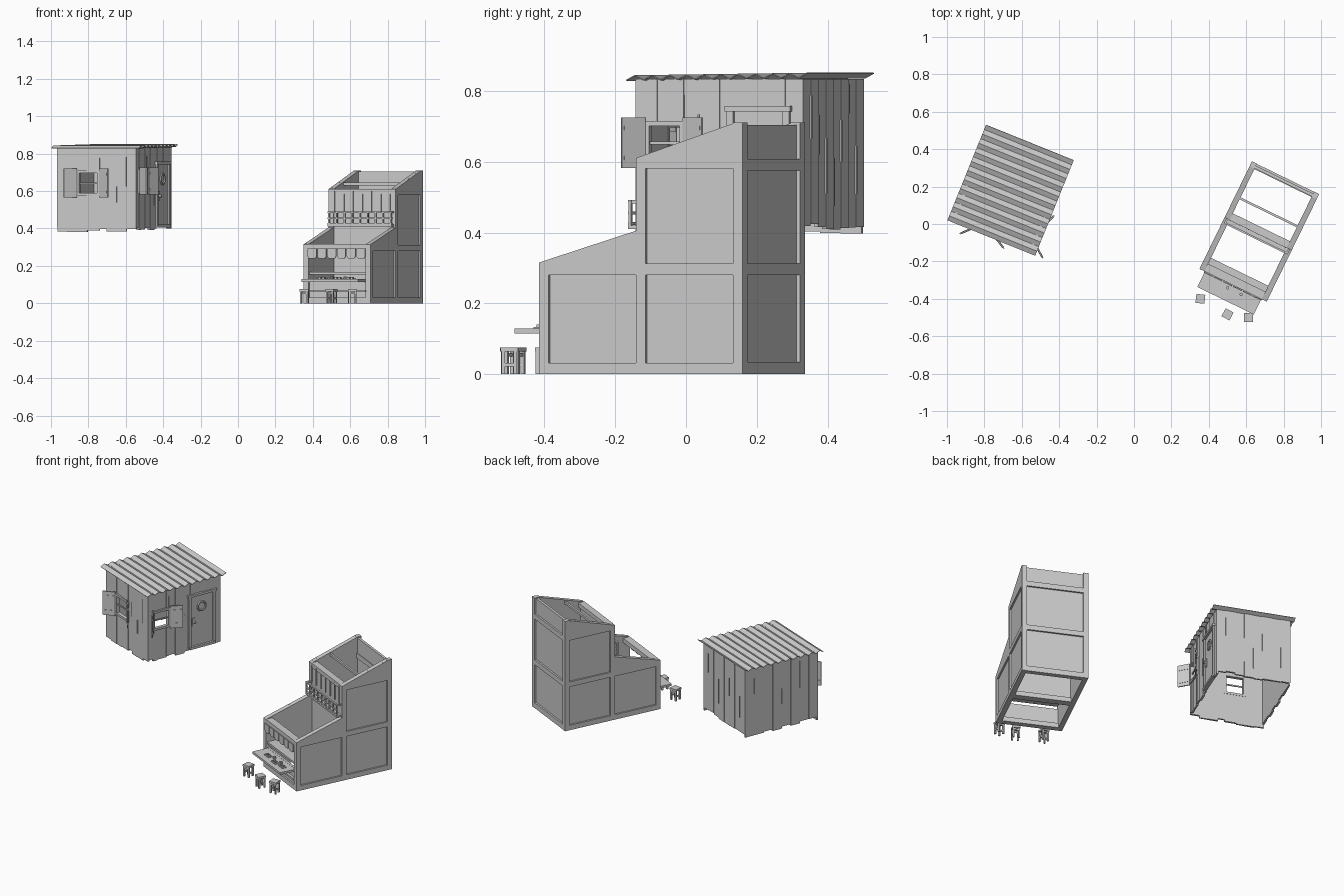
import bpy, bmesh, math, random
from mathutils import Matrix, Vector

if "Cube" in bpy.data.objects:
    bpy.data.objects.remove(bpy.data.objects["Cube"])

random.seed(4)
T, R = Matrix.Translation, Matrix.Rotation
HUT = T((-0.66, 0.18, 0)) @ R(math.radians(-22), 4, 'Z')
SHOP = T((0.67, -0.04, 0)) @ R(math.radians(-26), 4, 'Z')


def box(bm, x0, x1, y0, y1, z0, z1, m=Matrix()):
    c = Vector(((x0 + x1) / 2, (y0 + y1) / 2, (z0 + z1) / 2))
    s = Matrix.Diagonal((x1 - x0, y1 - y0, z1 - z0, 1))
    bmesh.ops.create_cube(bm, size=1, matrix=m @ T(c) @ s)


def prism(bm, pts, d):
    """Extrude a planar outline along vector d."""
    f = bm.faces.new([bm.verts.new(p) for p in pts])
    r = bmesh.ops.extrude_face_region(bm, geom=[f])
    bmesh.ops.translate(bm, vec=d, verts=[v for v in r['geom'] if isinstance(v, bmesh.types.BMVert)])


def cyl(bm, r, h, m, n=12):
    bmesh.ops.create_cone(bm, cap_ends=True, segments=n, radius1=r, radius2=r, depth=h, matrix=m)


def finish(name, bm, m):
    bmesh.ops.recalc_face_normals(bm, faces=bm.faces)
    me = bpy.data.meshes.new(name)
    bm.to_mesh(me)
    bm.free()
    me.transform(m)
    ob = bpy.data.objects.new(name, me)
    bpy.context.collection.objects.link(ob)
    return ob


# ---------- hut: plank walls, each built facing -y and then turned ----------
def plank_wall(name, half, dist, bottom, m, holes):
    bm = bmesh.new()
    edges = [-half + 2 * half * i / 8 for i in range(9)]
    for h in holes:
        edges = [e for e in edges if min(abs(e - h[0]), abs(e - h[1])) > 0.015 or abs(e) == half]
        edges += h[:2]
    edges = sorted(edges)
    for i, (a, b) in enumerate(zip(edges, edges[1:])):
        out = dist + (0.003 if i % 2 else 0)
        z0 = bottom + random.uniform(-0.008, 0.012)
        spans = [(z0, 0.834)]
        for h in holes:
            if h[0] - 0.001 < (a + b) / 2 < h[1]:
                spans = [(z0, h[2]), (h[3], 0.834)]
        for lo, hi in spans:
            if hi > lo:
                box(bm, a - 0.0005, b + 0.0005, -out, -dist + 0.01, lo, hi)
        # thin splinter strip hanging on the seam
        if len(spans) == 1 and 0 < i:
            top = random.uniform(0.6, 0.82)
            box(bm, a - 0.002, a + 0.002, -dist - 0.005, -dist, top - random.uniform(0.06, 0.18), top)
    finish(name, bm, m)


def window(name, u0, u1, z0, z1, dist, left, right, m):
    bm = bmesh.new()
    w, y0, y1 = 0.014, -dist - 0.01, -dist + 0.012
    box(bm, u0, u1, y0, y1, z0, z0 + w)
    box(bm, u0, u1, y0, y1, z1 - w, z1)
    box(bm, u0, u0 + w, y0, y1, z0, z1)
    box(bm, u1 - w, u1, y0, y1, z0, z1)
    box(bm, u0, u1, -dist - 0.002, -dist + 0.004, (z0 + z1) / 2 - 0.004, (z0 + z1) / 2 + 0.004)
    finish(name + "_frame", bm, m)
    for side, u, s, ang in (("left", u0, -1, left), ("right", u1, 1, right)):
        bm = bmesh.new()
        h = T((u, y0, 0)) @ R(math.radians(-s * ang), 4, 'Z')
        a, b = sorted((0, s * 0.075))
        box(bm, a, b, -0.005, 0.002, z0 - 0.008, z1 + 0.01, h)
        for z in (z0 + 0.02, z1 - 0.02):
            box(bm, a + 0.006, b - 0.006, -0.007, 0.004, z - 0.006, z + 0.006, h)
        finish(f"{name}_{side}_shutter", bm, m)


W, D = 0.226, 0.253
turn = [HUT @ R(math.pi / 2 * i, 4, 'Z') for i in range(4)]
plank_wall("hut_front_wall", W, D, 0.388, turn[0], [(-0.108, 0.015, 0.58, 0.705)])
plank_wall("hut_right_wall", D, W, 0.397, turn[1],
           [(-0.22, -0.11, 0.595, 0.71), (0.04, 0.2, 0.38, 0.745)])
plank_wall("hut_back_wall", W, D, 0.415, turn[2], [])
plank_wall("hut_left_wall", D, W, 0.4, turn[3], [])
window("front_window", -0.113, 0.02, 0.575, 0.71, D, 45, 30, turn[0])
window("side_window", -0.225, -0.105, 0.59, 0.715, W, 51, 23, turn[1])

# hut door with frame, round window and knob
bm = bmesh.new()
box(bm, 0.045, 0.195, -W, -W + 0.012, 0.415, 0.742)
box(bm, 0.025, 0.045, -W - 0.01, -W + 0.01, 0.41, 0.755)
box(bm, 0.195, 0.215, -W - 0.01, -W + 0.01, 0.41, 0.755)
box(bm, 0.02, 0.22, -W - 0.014, -W + 0.01, 0.742, 0.757)
box(bm, 0.03, 0.21, -W - 0.014, -W + 0.01, 0.405, 0.42)
box(bm, 0.054, 0.074, -W - 0.006, -W, 0.55, 0.6)
cyl(bm, 0.008, 0.016, turn[0].Identity(4) @ T((0.064, -W - 0.01, 0.575)) @ R(math.pi / 2, 4, 'X'))
finish("hut_door", bm, turn[1])
bpy.ops.mesh.primitive_torus_add(major_segments=16, minor_segments=6, major_radius=0.028, minor_radius=0.006)
ring = bpy.context.object
ring.name = "door_round_window"
ring.data.transform(turn[1] @ T((0.12, -W - 0.002, 0.665)) @ R(math.pi / 2, 4, 'X'))

# corrugated roof sheet
bm = bmesh.new()
rows = []
for i in range(22):
    t = i / 21
    z = 0.831 + 0.007 * t + (0.013 if i % 2 else 0)
    rows.append([bm.verts.new((x, -0.275 + 0.55 * t, z)) for x in (-0.253, 0.253)])
for a, b in zip(rows, rows[1:]):
    bm.faces.new((a[0], a[1], b[1], b[0]))
roof = finish("hut_roof", bm, HUT)
roof.modifiers.new("thickness", 'SOLIDIFY').thickness = 0.003

# ---------- shop: side walls with raised timber frames ----------
outline = [(-.32, 0), (.32, 0), (.32, .71), (.295, .71), (-.015, .61), (-.015, .405), (-.32, .315)]
frames = [[(-.32, 0), (-.29, 0), (-.29, .324), (-.32, .315)],
          [(-.015, 0), (.015, 0), (.015, .62), (-.015, .61)],
          [(.29, 0), (.32, 0), (.32, .71), (.295, .71), (.29, .708)],
          [(-.29, 0), (-.015, 0), (-.015, .032), (-.29, .032)],
          [(.015, 0), (.29, 0), (.29, .032), (.015, .032)],
          [(-.29, .28), (-.015, .28), (-.015, .405), (-.29, .324)],
          [(.015, .28), (.29, .28), (.29, .312), (.015, .312)],
          [(.015, .58), (.29, .58), (.29, .708), (.015, .62)]]
for s, side in ((-1, "left"), (1, "right")):
    bm = bmesh.new()
    prism(bm, [(s * 0.17, y, z) for y, z in outline], (s * 0.02, 0, 0))
    for f in frames:
        prism(bm, [(s * 0.189, y, z) for y, z in f], (s * 0.011, 0, 0))
    finish(f"shop_{side}_wall", bm, SHOP)

# shop back wall
bm = bmesh.new()
box(bm, -.172, .172, .292, .308, 0, .704)
for z0, z1 in ((0, .034), (.28, .312), (.575, .607)):
    box(bm, -.172, .172, .288, .319, z0, z1)
for s in (-1, 1):
    box(bm, s * .185 - .015, s * .185 + .015, .29, .32, 0, .71)
finish("shop_back_wall", bm, SHOP)

# middle wall, slats, and balcony railing
bm = bmesh.new()
box(bm, -.172, .172, -.012, .012, 0, .61)
box(bm, -.172, .172, -.016, .025, .585, .612)
box(bm, -.172, .172, -.02, .025, 0, .03)
for i in range(7):
    x = -.165 + .055 * i
    box(bm, x - .003, x + .003, -.018, -.01, .49, .6)
finish("shop_middle_wall", bm, SHOP)
bm = bmesh.new()
for z in (.425, .455, .488):
    box(bm, -.19, .19, -.045, -.035, z - .004, z + .004)
box(bm, -.19, .19, -.045, -.01, .41, .42)
for i in range(9):
    x = -.184 + .046 * i
    box(bm, x - .004, x + .004, -.044, -.036, .41, .492)
for x in (-.184, .184):
    box(bm, x - .005, x + .005, -.044, -.01, .482, .492)
finish("balcony_railing", bm, SHOP)
bm = bmesh.new()
box(bm, -.172, .172, .108, .12, .63, .645)
finish("roof_purlin", bm, SHOP)

# shop front: lower panel, top beam, shelf, counter
bm = bmesh.new()
box(bm, -.172, .172, -.31, -.295, 0, .13)
box(bm, -.172, .172, -.32, -.285, 0, .03)
box(bm, -.172, .172, -.325, -.295, .06, .072)
box(bm, -.172, .172, -.32, -.275, .288, .316)
finish("shop_front", bm, SHOP)
bm = bmesh.new()
box(bm, -.172, .172, -.31, -.24, .155, .168)
finish("inner_shelf", bm, SHOP)
bm = bmesh.new()
box(bm, -.168, .168, -.412, -.3, .115, .129)
finish("counter", bm, SHOP)

# scalloped awning flaps
bm = bmesh.new()
for i in range(6):
    c = -.145 + .058 * i
    pts = [(-.026, .292), (.026, .292), (.026, .25), (.016, .239), (-.016, .239), (-.026, .25)]
    prism(bm, [(c + x, -.328, z) for x, z in pts], (0, .006, 0))
finish("awning_flaps", bm, SHOP)

# dishes on the counter
bm = bmesh.new()
for x, y in ((-.07, -.36), (.03, -.37), (.1, -.36)):
    box(bm, x - .025, x + .025, y - .014, y + .014, .129, .133)
    for k in (-.012, .01):
        box(bm, x + k - .006, x + k + .006, y - .009, y + .009, .133, .14)
for x in (-.02, .06):
    cyl(bm, .009, .014, T((x, -.345, .136)), 8)
finish("counter_dishes", bm, SHOP)

# stools
for i, (x, y, a) in enumerate(((.355, -.4, -6), (.5, -.483, -28), (.612, -.5, 2))):
    bm = bmesh.new()
    box(bm, -.024, .024, -.024, .024, .064, .076)
    for sx in (-1, 1):
        for sy in (-1, 1):
            box(bm, sx * .017 - .005, sx * .017 + .005, sy * .017 - .005, sy * .017 + .005, 0, .065)
        box(bm, sx * .017 - .003, sx * .017 + .003, -.017, .017, .022, .031)
        box(bm, -.017, .017, sx * .017 - .003, sx * .017 + .003, .05, .06)
    finish(f"stool_{i + 1}", bm, T((x, y, 0)) @ R(math.radians(a), 4, 'Z'))
